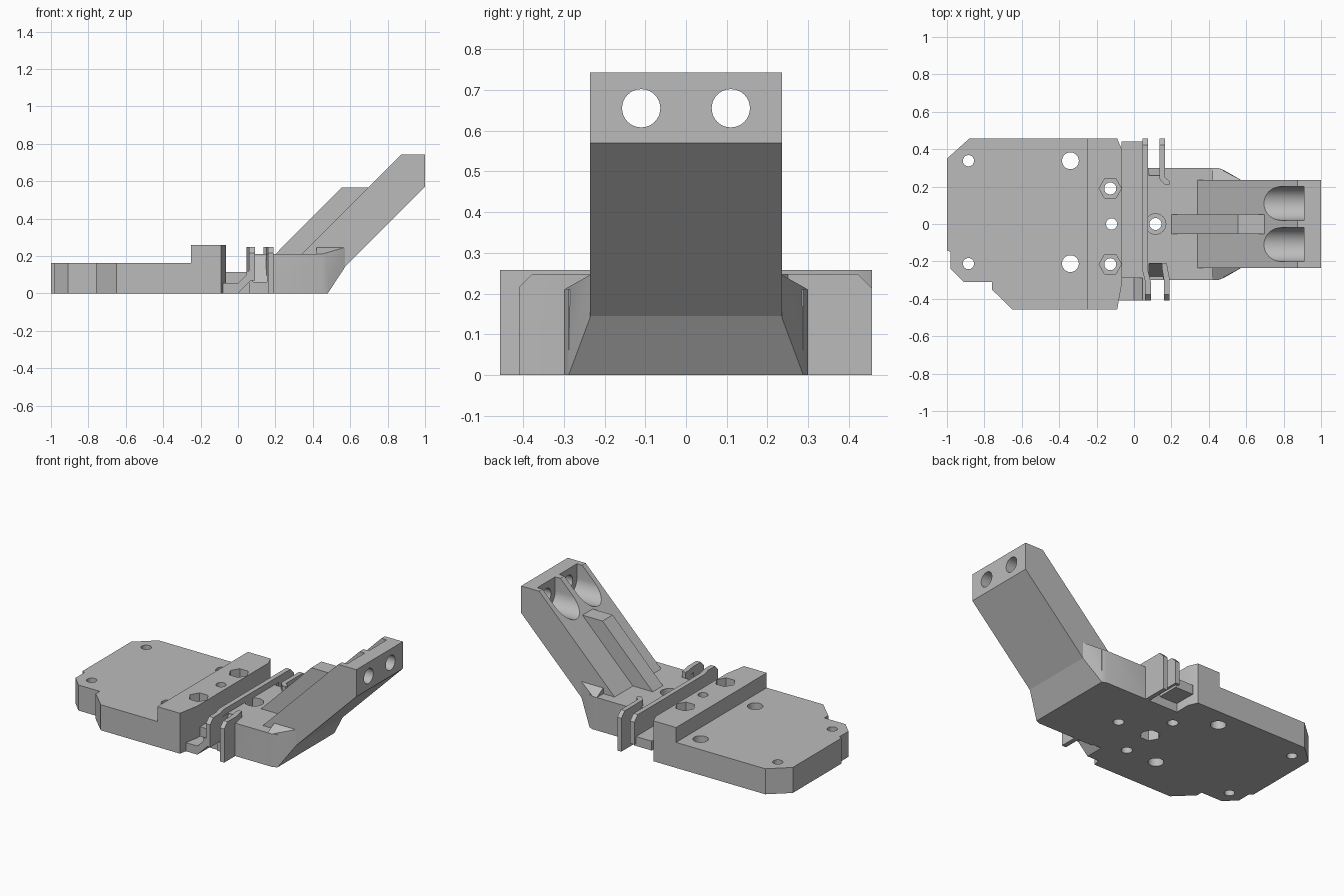
import bpy, bmesh, math
from mathutils import Vector

cube = bpy.data.objects.get("Cube")
if cube:
    bpy.data.objects.remove(cube, do_unlink=True)

grey = bpy.data.materials.new("plain_grey")
grey.use_nodes = True
grey.diffuse_color = (0.5, 0.5, 0.5, 1)
grey.node_tree.nodes["Principled BSDF"].inputs["Base Color"].default_value = (0.5, 0.5, 0.5, 1)


def finish(name, bm):
    bmesh.ops.recalc_face_normals(bm, faces=bm.faces)
    mesh = bpy.data.meshes.new(name)
    bm.to_mesh(mesh)
    bm.free()
    mesh.materials.append(grey)
    obj = bpy.data.objects.new(name, mesh)
    bpy.context.collection.objects.link(obj)
    return obj


def prism(name, points, axis, lo, hi):
    """Extrude a 2D outline along one axis from lo to hi."""
    place = {"x": lambda a, b, d: (d, a, b),
             "y": lambda a, b, d: (a, d, b),
             "z": lambda a, b, d: (a, b, d)}[axis]
    bm = bmesh.new()
    low = [bm.verts.new(place(a, b, lo)) for a, b in points]
    high = [bm.verts.new(place(a, b, hi)) for a, b in points]
    bm.faces.new(low)
    bm.faces.new(high)
    for i in range(len(low)):
        j = (i + 1) % len(low)
        bm.faces.new((low[i], low[j], high[j], high[i]))
    return finish(name, bm)


def box(name, x0, x1, y0, y1, z0, z1):
    return prism(name, [(x0, y0), (x1, y0), (x1, y1), (x0, y1)], "z", z0, z1)


def rod(name, axis, a, b, radius, lo, hi, sides=32):
    ring = [(a + radius * math.cos(math.tau * i / sides),
             b + radius * math.sin(math.tau * i / sides)) for i in range(sides)]
    return prism(name, ring, axis, lo, hi)


def cut(obj, cutters):
    for c in cutters:
        c.hide_render = True
        mod = obj.modifiers.new("cut", "BOOLEAN")
        mod.operation = "DIFFERENCE"
        mod.solver = "EXACT"
        mod.object = c
    bpy.context.view_layer.update()
    result = bpy.data.meshes.new_from_object(
        obj.evaluated_get(bpy.context.evaluated_depsgraph_get()))
    obj.modifiers.clear()
    obj.data = result
    for c in cutters:
        bpy.data.objects.remove(c, do_unlink=True)


# Base plate with its raised block in one solid
outline = [(-1, 0.35), (-0.88, 0.457), (-0.09, 0.457), (-0.065, 0.4),
           (-0.065, -0.32), (-0.09, -0.457), (-0.65, -0.457), (-0.76, -0.35),
           (-0.76, -0.31), (-0.91, -0.31), (-0.98, -0.24), (-0.98, -0.15), (-1, -0.14)]
plate = prism("base_plate", outline, "z", 0, 0.258)
cutters = [box("step_cutter", -1.2, -0.25, -0.6, 0.6, 0.163, 0.4)]
for y in (0.338, -0.212):
    cutters.append(rod("corner_hole", "z", -0.885, y, 0.03, -0.1, 0.3))
    cutters.append(rod("plate_hole", "z", -0.34, y, 0.045, -0.1, 0.3))
for y in (0.19, -0.215):
    cutters.append(rod("screw_hole", "z", -0.127, y, 0.032, -0.1, 0.3))
    cutters.append(rod("nut_pocket", "z", -0.127, y, 0.06, 0.15, 0.3, 6))
cutters.append(rod("centre_hole", "z", -0.12, 0, 0.03, -0.1, 0.3))
cutters.append(rod("centre_nut_pocket", "z", -0.12, 0, 0.06, -0.1, 0.08, 6))
cut(plate, cutters)

# Channel floor, open underneath at the back, and the curled foot at the front
box("channel_floor", -0.066, 0.06, -0.29, 0.3, 0, 0.115)
box("channel_floor_back", -0.066, 0.06, 0.3, 0.44, 0.055, 0.115)
foot = [(-0.08, 0), (0, 0), (0.08, 0.08), (0.08, 0.12), (0.045, 0.12),
        (0.045, 0.1), (0, 0.055), (-0.08, 0.055)]
prism("front_foot", foot, "y", -0.41, -0.29)

# Thin fins with chamfered top corners
fins = [
    prism("long_fin", [(0.045, 0.457), (0.075, 0.457), (0.075, -0.25), (0.09, -0.31),
                       (0.09, -0.41), (0.06, -0.41), (0.06, -0.31), (0.045, -0.25)],
          "z", 0.07, 0.248),
    prism("back_fin", [(0.137, 0.457), (0.165, 0.457), (0.165, 0.25), (0.19, 0.23),
                       (0.19, 0.21), (0.165, 0.21), (0.137, 0.24)], "z", 0, 0.248),
    prism("front_fin", [(0.16, -0.41), (0.19, -0.41), (0.19, -0.29), (0.175, -0.21),
                        (0.15, -0.21), (0.15, -0.24), (0.16, -0.3)], "z", 0, 0.248)]
for fin in fins:
    cut(fin, [prism("back_corner", [(0.42, 0.25), (0.5, 0.25), (0.5, 0.17)], "x", 0, 0.3),
              prism("front_corner", [(-0.375, 0.25), (-0.46, 0.25), (-0.46, 0.165)], "x", 0, 0.3)])

# Body block with centre bore and side pockets beside the fins
body = prism("body_block", [(0.06, -0.3), (0.45, -0.3), (0.48, -0.288), (0.48, 0.288),
                            (0.45, 0.3), (0.06, 0.3)], "z", 0, 0.21)
pocket = [(-0.21, 0.25), (-0.21, 0.2), (-0.28, 0.06), (-0.35, 0.06), (-0.35, 0.25)]
cut(body, [rod("bore", "z", 0.115, 0, 0.032, -0.1, 0.3),
           rod("counterbore", "z", 0.115, 0, 0.055, 0.12, 0.3),
           prism("front_pocket", pocket, "x", 0.08, 0.155),
           prism("back_pocket", [(-y + 0.05, z) for y, z in pocket], "x", 0.08, 0.14)])

# Tapered shoulder between body and arm
bm = bmesh.new()
for s in (-1, 1):
    for x, y, z in [(0.42, 0.3, 0), (0.45, 0.3, 0), (0.48, 0.288, 0), (0.48, 0.288, 0.05),
                    (0.575, 0.234, 0.145), (0.575, 0.234, 0.247), (0.42, 0.234, 0.247),
                    (0.42, 0.3, 0.21), (0.45, 0.3, 0.21)]:
        bm.verts.new(Vector((x, s * y, z)))
bmesh.ops.convex_hull(bm, input=bm.verts)
bmesh.ops.dissolve_limit(bm, angle_limit=0.01, verts=bm.verts, edges=bm.edges)
finish("arm_shoulder", bm)

# Sloping arm with two round-bottomed seats and through holes
arm = prism("sloping_arm", [(0.3, 0.17), (0.478, 0.1), (0.478, 0.048), (1, 0.57),
                            (1, 0.743), (0.873, 0.743)], "y", -0.235, 0.235)
seats = []
for y in (-0.11, 0.11):
    ring = [(y + 0.09 * math.cos(math.pi * (1 + i / 20)),
             0.655 + 0.09 * math.sin(math.pi * (1 + i / 20))) for i in range(21)]
    seats.append(prism("seat", ring + [(y + 0.09, 0.9), (y - 0.09, 0.9)], "x", 0.5, 0.91))
    seats.append(rod("through_hole", "x", y, 0.655, 0.047, 0.85, 1.1))
cut(arm, seats)

# Raised rib along the arm
prism("arm_rib", [(0.18, 0.19), (0.2, 0.21), (0.555, 0.567), (0.697, 0.567), (0.32, 0.19)],
      "y", -0.053, 0.05)

# Smooth the bores and keep the edges crisp
bpy.ops.object.select_all(action="DESELECT")
for obj in bpy.context.collection.objects:
    if obj.type == "MESH":
        obj.select_set(True)
        bpy.context.view_layer.objects.active = obj
bpy.ops.object.shade_smooth_by_angle(angle=math.radians(25))
